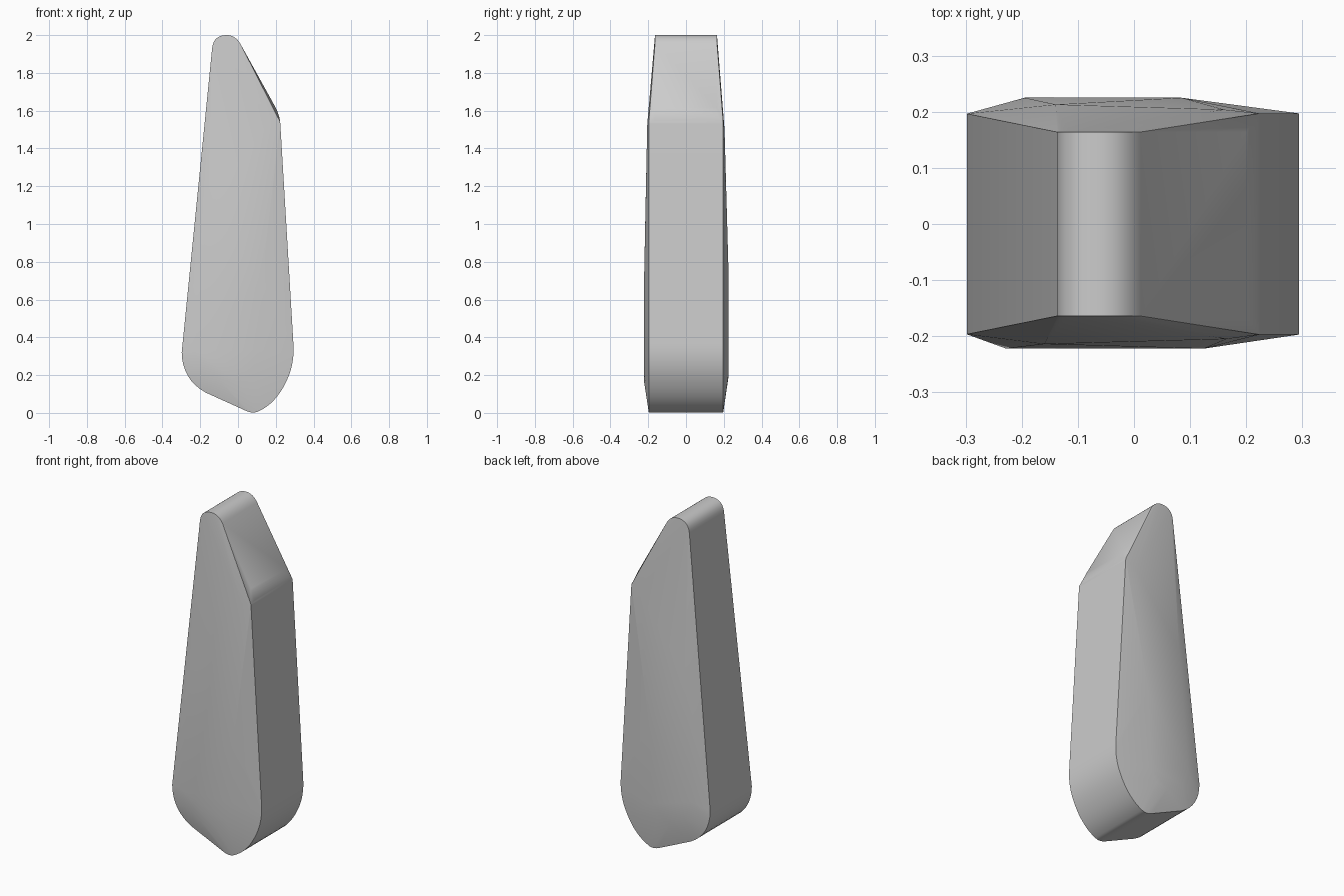
import bpy
import bmesh
from mathutils import Vector

cube = bpy.data.objects.get("Cube")
if cube:
    bpy.data.objects.remove(cube, do_unlink=True)

STEPS = 8


def corner(a, b, c):
    """Rounded corner from a to c, pulled towards b."""
    a, b, c = Vector(a), Vector(b), Vector(c)
    ts = [i / STEPS for i in range(STEPS + 1)]
    return [a * (1 - t) ** 2 + b * 2 * t * (1 - t) + c * t * t for t in ts]


# Outline in x and z, as rounded corners joined by straight sides
CORNERS = [
    ((-0.137, 1.93), (-0.13, 2.0), (-0.06, 2.0)),      # top
    ((-0.06, 2.0), (-0.015, 2.0), (0.012, 1.955)),
    ((0.2, 1.615), (0.222, 1.57), (0.224, 1.53)),      # shoulder
    ((0.293, 0.37), (0.302, 0.26), (0.255, 0.165)),    # lower left side
    ((0.255, 0.165), (0.2, 0.05), (0.11, 0.009)),
    ((0.11, 0.009), (0.08, -0.006), (0.04, 0.012)),    # foot
    ((-0.17, 0.107), (-0.295, 0.175), (-0.298, 0.32)), # lower right side
]

# Raised face outlines: x, z, depth
FRONT_CROWN = [
    (-0.228, 0.33, 0.222), (-0.19, 0.23, 0.222), (-0.1, 0.175, 0.222),
    (0.0, 0.165, 0.222), (0.07, 0.21, 0.222), (0.11, 0.33, 0.222),
    (0.125, 0.7, 0.222), (0.165, 1.53, 0.205), (-0.16, 1.1, 0.214),
]
BACK_CROWN = [
    (-0.195, 0.36, 0.225), (-0.15, 0.25, 0.225), (-0.05, 0.19, 0.225),
    (0.03, 0.2, 0.225), (0.07, 0.28, 0.225), (0.085, 0.75, 0.225),
    (0.16, 1.5, 0.204), (-0.14, 1.1, 0.213),
]


def rim_depth(x, z):
    """Half depth of the rim, thinner towards the top."""
    if x > -0.1:
        return 0.164 if z > 1.55 else 0.197
    return 0.197 - 0.033 * max(0.0, min(1.0, (z - 0.3) / 1.63))


# Solid body spanned by both rims and both raised faces
bm = bmesh.new()
for args in CORNERS:
    for p in corner(*args):
        for side in (-1, 1):
            bm.verts.new((p.x, side * rim_depth(p.x, p.y), max(p.y, 0)))
for side, crown in ((-1, FRONT_CROWN), (1, BACK_CROWN)):
    for x, z, depth in crown:
        bm.verts.new((x, side * depth, z))
bmesh.ops.remove_doubles(bm, verts=bm.verts[:], dist=0.0005)
hull = bmesh.ops.convex_hull(bm, input=bm.verts[:])
loose = {v for v in hull["geom_interior"] + hull["geom_unused"]
         if isinstance(v, bmesh.types.BMVert)}
bmesh.ops.delete(bm, geom=list(loose), context="VERTS")
bmesh.ops.recalc_face_normals(bm, faces=bm.faces[:])

mesh = bpy.data.meshes.new("stone_slab")
bm.to_mesh(mesh)
bm.free()
slab = bpy.data.objects.new("stone_slab", mesh)
bpy.context.collection.objects.link(slab)

# Plain grey stone
grey = bpy.data.materials.new("stone_grey")
grey.use_nodes = True
colour = (0.6, 0.6, 0.6, 1)
grey.diffuse_color = colour
grey.node_tree.nodes["Principled BSDF"].inputs["Base Color"].default_value = colour
mesh.materials.append(grey)

bpy.context.view_layer.objects.active = slab
slab.select_set(True)
bpy.ops.object.shade_smooth_by_angle(angle=0.5)
